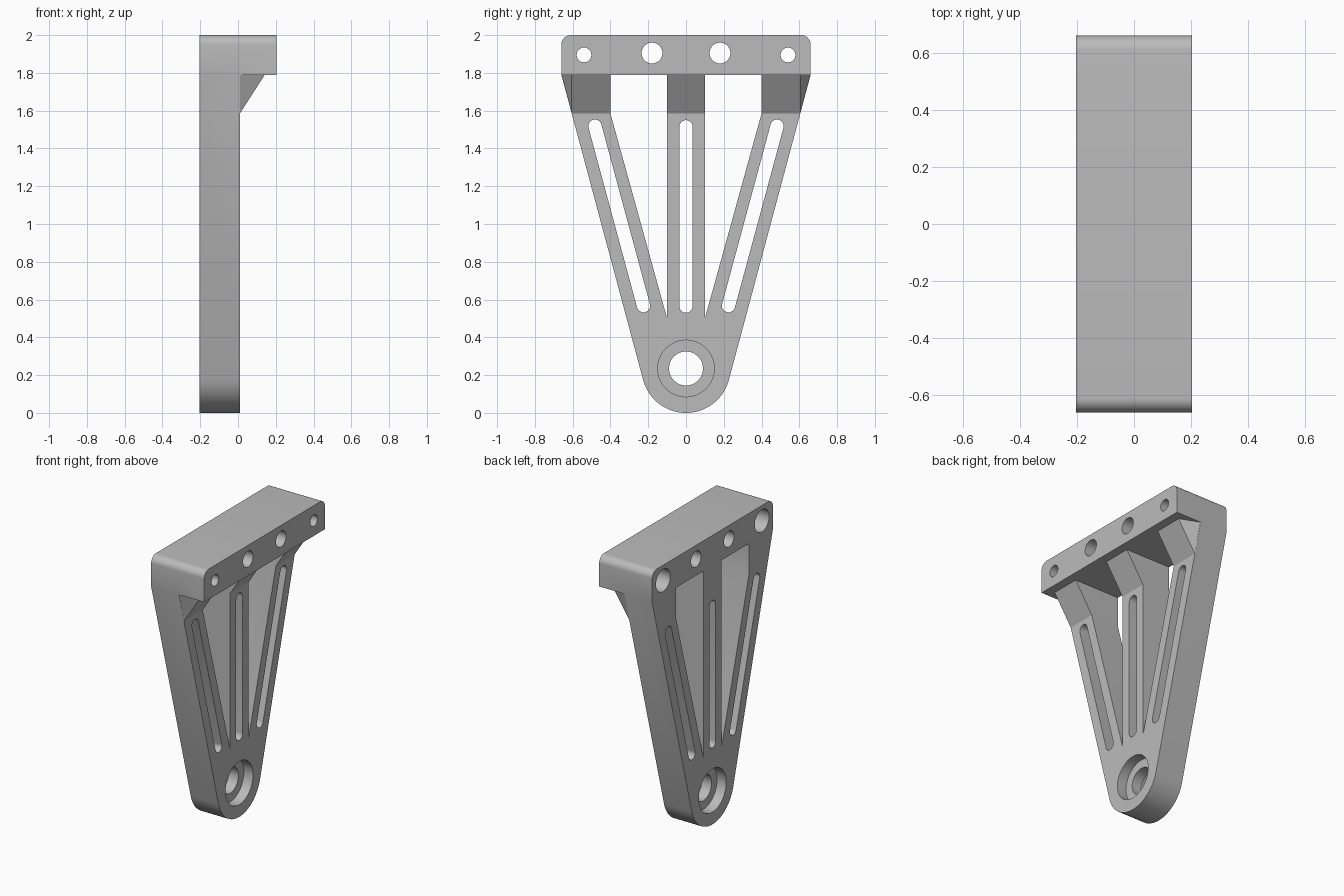
import bpy, bmesh
from math import sin, cos, tan, pi, radians, hypot, atan2

if "Cube" in bpy.data.objects:
    bpy.data.objects.remove(bpy.data.objects["Cube"])

BACK, FACE, FRONT = -0.203, 0.01, 0.203    # rear plane, arm face, flange face
UNDER, TOP, HALF = 1.79, 2.0, 0.66         # flange underside, top, half length
HUB_Z, HUB_R = 0.235, 0.235
SLOPE = radians(15)
GUSSET_Z = 1.585

grey = bpy.data.materials.new("satin grey")
grey.use_nodes = True
colour = (0.5, 0.5, 0.5, 1)
grey.diffuse_color = colour
grey.node_tree.nodes["Principled BSDF"].inputs["Base Color"].default_value = colour


def make_object(name, bm):
    bmesh.ops.recalc_face_normals(bm, faces=bm.faces)
    mesh = bpy.data.meshes.new(name)
    bm.to_mesh(mesh)
    bm.free()
    mesh.materials.append(grey)
    obj = bpy.data.objects.new(name, mesh)
    bpy.context.collection.objects.link(obj)
    return obj


def prism(name, outline, x0, x1):
    """Extrude a (y, z) outline from x0 to x1."""
    bm = bmesh.new()
    face = bm.faces.new([bm.verts.new((x0, y, z)) for y, z in outline])
    new = bmesh.ops.extrude_face_region(bm, geom=[face])["geom"]
    verts = [v for v in new if isinstance(v, bmesh.types.BMVert)]
    bmesh.ops.translate(bm, verts=verts, vec=(x1 - x0, 0, 0))
    return make_object(name, bm)


def arc(cy, cz, r, a0, a1, n):
    return [(cy + r * cos(a0 + (a1 - a0) * i / n), cz + r * sin(a0 + (a1 - a0) * i / n))
            for i in range(n + 1)]


def circle(cy, cz, r, n=48):
    return arc(cy, cz, r, 0, 2 * pi, n)[:-1]


def slot(p, q, r):
    a = atan2(q[1] - p[1], q[0] - p[0])
    return (arc(*q, r, a - pi / 2, a + pi / 2, 12)
            + arc(*p, r, a + pi / 2, a + 3 * pi / 2, 12))


def combine(target, other, operation):
    mod = target.modifiers.new("combine", 'BOOLEAN')
    mod.operation, mod.solver, mod.object = operation, 'EXACT', other
    with bpy.context.temp_override(object=target, active_object=target,
                                   selected_objects=[target]):
        bpy.ops.object.modifier_apply(modifier=mod.name)
    bpy.data.objects.remove(other)


def cut(target, outline, x0=-0.5, x1=0.5):
    combine(target, prism("cutter", outline, x0, x1), 'DIFFERENCE')


# Tapered arm plate: straight sides tangent to the round hub
outline = arc(0, HUB_Z, HUB_R, pi + SLOPE, 2 * pi - SLOPE, 40)
outline += [(HALF, UNDER), (HALF, 1.9), (-HALF, 1.9), (-HALF, UNDER)]
body = prism("bracket_body", outline, BACK, FACE)

# Windows between the three legs
for s in (-1, 1):
    cut(body, [(s * y, z) for y, z in
               ((0.1, 0.5), (0.4, GUSSET_Z), (0.4, 1.85), (0.1, 1.85))])

# Mounting flange with rounded upper ends
r = 0.05
flange = [(-HALF, UNDER), (HALF, UNDER)]
flange += arc(HALF - r, TOP - r, r, 0, pi / 2, 10)
flange += arc(r - HALF, TOP - r, r, pi / 2, pi, 10)
combine(body, prism("flange", flange, BACK, FRONT), 'UNION')


# Sloping gussets under the flange, the outer ones with a folded outer corner
def gusset(y0, y1, tip=None):
    pts = [(x, y, z) for y in (y0, y1) for x, z in
           ((-0.1, GUSSET_Z), (FACE, GUSSET_Z), (0.142, UNDER), (0.142, 1.8), (-0.1, 1.8))]
    if tip:
        pts += [(FACE, tip, UNDER), (FACE, tip, 1.8)]
    bm = bmesh.new()
    for p in pts:
        bm.verts.new(p)
    res = bmesh.ops.convex_hull(bm, input=bm.verts)
    loose = [v for v in bm.verts if not v.link_faces]
    bmesh.ops.delete(bm, geom=loose, context='VERTS')
    return make_object("gusset", bm)


combine(body, gusset(-0.1, 0.1), 'UNION')
for s in (-1, 1):
    combine(body, gusset(s * 0.4, s * 0.605, s * (HALF - 0.002)), 'UNION')

# Lightening slots in the legs
cut(body, slot((0, 0.565), (0, 1.515), 0.035))
for s in (-1, 1):
    cut(body, slot((s * 0.225, 0.567), (s * 0.482, 1.518), 0.035))

# Hub bore, recessed from both sides
cut(body, circle(0, HUB_Z, 0.09))
cut(body, circle(0, HUB_Z, 0.15), -0.5, BACK + 0.07)
cut(body, circle(0, HUB_Z, 0.15), FACE - 0.07, 0.5)

# Flange holes, the outer pair counterbored from the rear
for s in (-1, 1):
    cut(body, circle(s * 0.18, 1.905, 0.055, 32))
    cut(body, circle(s * 0.54, 1.895, 0.039, 32))
    cut(body, circle(s * 0.54, 1.895, 0.078, 32), -0.5, BACK + 0.2)

# Smooth the round walls, keep the machined edges sharp
bpy.ops.object.select_all(action='DESELECT')
body.select_set(True)
bpy.context.view_layer.objects.active = body
bpy.ops.object.shade_smooth_by_angle(angle=radians(25))
